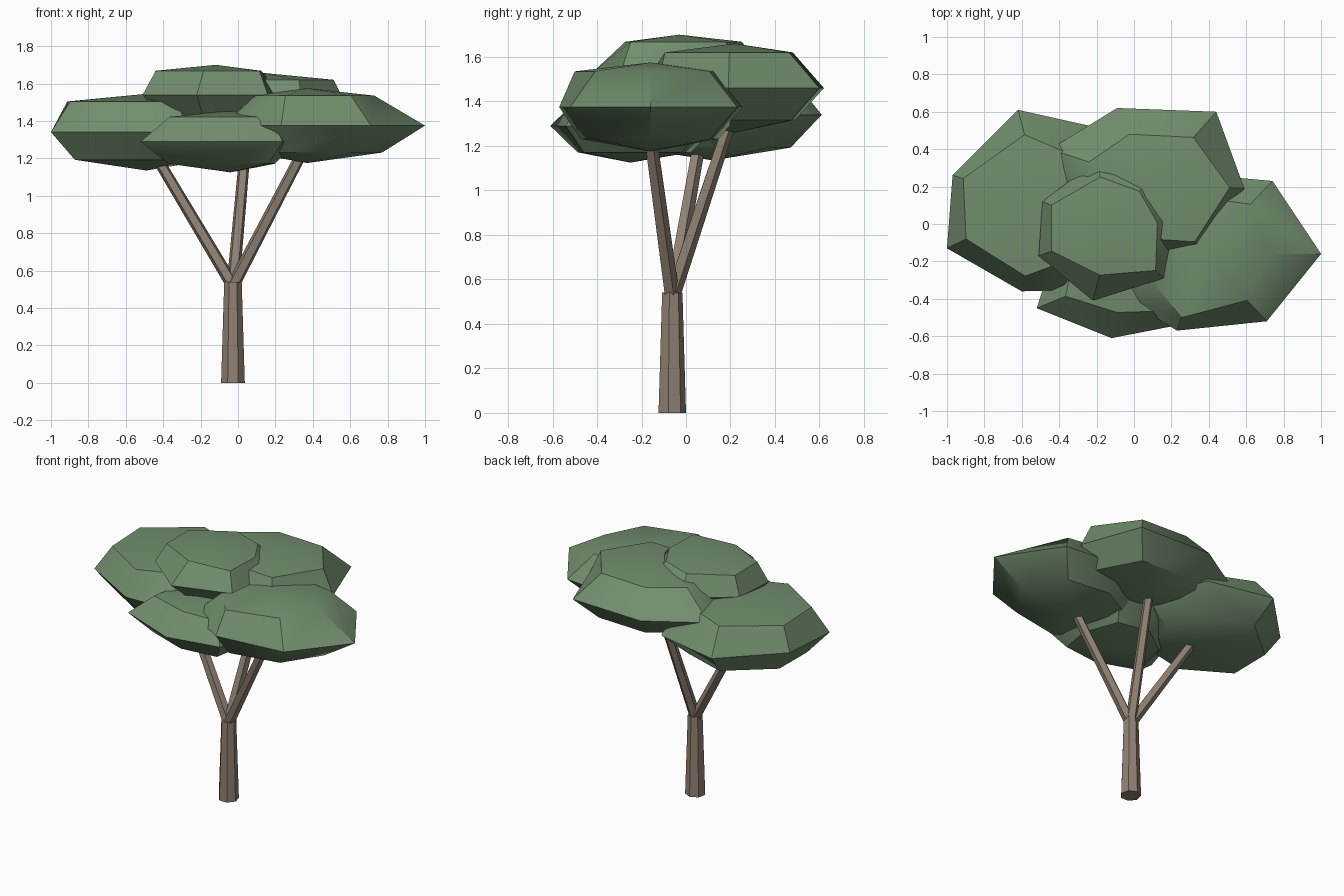
import bpy, bmesh, math
from mathutils import Vector

cube = bpy.data.objects.get("Cube")
if cube:
    bpy.data.objects.remove(cube, do_unlink=True)


def make_material(name, color):
    mat = bpy.data.materials.new(name)
    mat.use_nodes = True
    mat.diffuse_color = color
    mat.node_tree.nodes["Principled BSDF"].inputs["Base Color"].default_value = color
    return mat


bark = make_material("brown bark", (0.275, 0.22, 0.17, 1))
leaf = make_material("green leaves", (0.168, 0.267, 0.155, 1))


def finish(name, bm, material, smooth_angle=None):
    """Turn a bmesh into a named object with one material."""
    bmesh.ops.recalc_face_normals(bm, faces=bm.faces)
    mesh = bpy.data.meshes.new(name)
    bm.to_mesh(mesh)
    bm.free()
    mesh.materials.append(material)
    obj = bpy.data.objects.new(name, mesh)
    bpy.context.collection.objects.link(obj)
    if smooth_angle:
        bpy.ops.object.select_all(action="DESELECT")
        obj.select_set(True)
        bpy.context.view_layer.objects.active = obj
        bpy.ops.object.shade_smooth_by_angle(angle=math.radians(smooth_angle))
    return obj


def tapered_limb(name, start, end, r_start, r_end, sides):
    """Faceted tapered cylinder between two points."""
    start, end = Vector(start), Vector(end)
    axis = end - start
    bm = bmesh.new()
    bmesh.ops.create_cone(bm, cap_ends=True, segments=sides,
                          radius1=r_start, radius2=r_end, depth=axis.length)
    turn = Vector((0, 0, 1)).rotation_difference(axis).to_matrix()
    for v in bm.verts:
        v.co = turn @ v.co + (start + end) / 2
    return finish(name, bm, bark)


def leaf_clump(name, centre, height, outline):
    """Flattened blob. Each outline entry is a point on the widest ring and
    how far out the upper ring reaches below that point (1 = steep side)."""
    bm = bmesh.new()
    centre = Vector(centre)
    low, mid, high = [], [], []
    for x, y, reach in outline:
        arm = Vector((x - centre.x, y - centre.y, 0))
        for ring, scale, level in ((low, 0.35 + reach / 2, -0.72),
                                   (mid, 1, 0), (high, reach, 0.8)):
            up = Vector((0, 0, level * height))
            ring.append(bm.verts.new(centre + arm * scale + up))
    bottom = bm.verts.new(centre - Vector((0, 0, height)))
    top = bm.verts.new(centre + Vector((0, 0, height)))
    for i in range(len(outline)):
        j = (i + 1) % len(outline)
        bm.faces.new((bottom, low[j], low[i]))
        bm.faces.new((low[i], low[j], mid[j], mid[i]))
        bm.faces.new((mid[i], mid[j], high[j], high[i]))
        bm.faces.new((high[i], high[j], top))
    return finish(name, bm, leaf, 36)


# Trunk and three spreading branches
fork = (-0.027, -0.064, 0.54)
tapered_limb("trunk", (-0.027, -0.065, 0), fork, 0.065, 0.048, 7)
for name, tip in (("right_branch", (-0.48, 0.07, 1.28)),
                  ("back_branch", (0.045, 0.2, 1.32)),
                  ("left_branch", (0.38, -0.17, 1.3))):
    tapered_limb(name, Vector(fork) - Vector((0, 0, 0.02)), tip, 0.036, 0.03, 5)

# Overlapping canopy clumps
leaf_clump("right_canopy", (-0.49, 0.12, 1.34), 0.205,
           [(-1, -0.13, 0.8), (-0.97, 0.26, 0.88), (-0.62, 0.61, 0.73),
            (-0.17, 0.51, 0.6), (0, 0.12, 0.68), (-0.25, -0.35, 0.65),
            (-0.6, -0.36, 0.83)])
leaf_clump("front_canopy", (-0.04, -0.25, 1.29), 0.165,
           [(-0.52, -0.45, 0.68), (-0.12, -0.61, 0.62), (0.24, -0.54, 0.74),
            (0.32, -0.25, 0.62), (0.18, 0.08, 0.7), (-0.14, 0.14, 0.7),
            (-0.4, -0.07, 0.75)])
leaf_clump("left_canopy", (0.37, -0.16, 1.375), 0.2,
           [(1, -0.16, 0.57), (0.74, 0.23, 0.68), (0.3, 0.27, 0.72),
            (-0.1, 0.07, 0.65), (-0.08, -0.38, 0.62), (0.23, -0.57, 0.83),
            (0.71, -0.52, 0.69)])
leaf_clump("back_canopy", (0.1, 0.22, 1.46), 0.2,
           [(0.59, 0.19, 0.84), (0.44, 0.6, 0.64), (-0.09, 0.62, 0.65),
            (-0.45, 0.4, 0.62), (-0.38, 0.04, 0.7), (-0.05, -0.2, 0.7),
            (0.35, -0.13, 0.9)])
leaf_clump("top_canopy", (-0.12, -0.03, 1.54), 0.16,
           [(-0.51, -0.17, 0.82), (-0.22, -0.41, 0.64), (0.16, -0.29, 0.84),
            (0.23, 0.02, 0.7), (0.12, 0.3, 0.62), (-0.2, 0.34, 0.76),
            (-0.49, 0.12, 0.87)])
